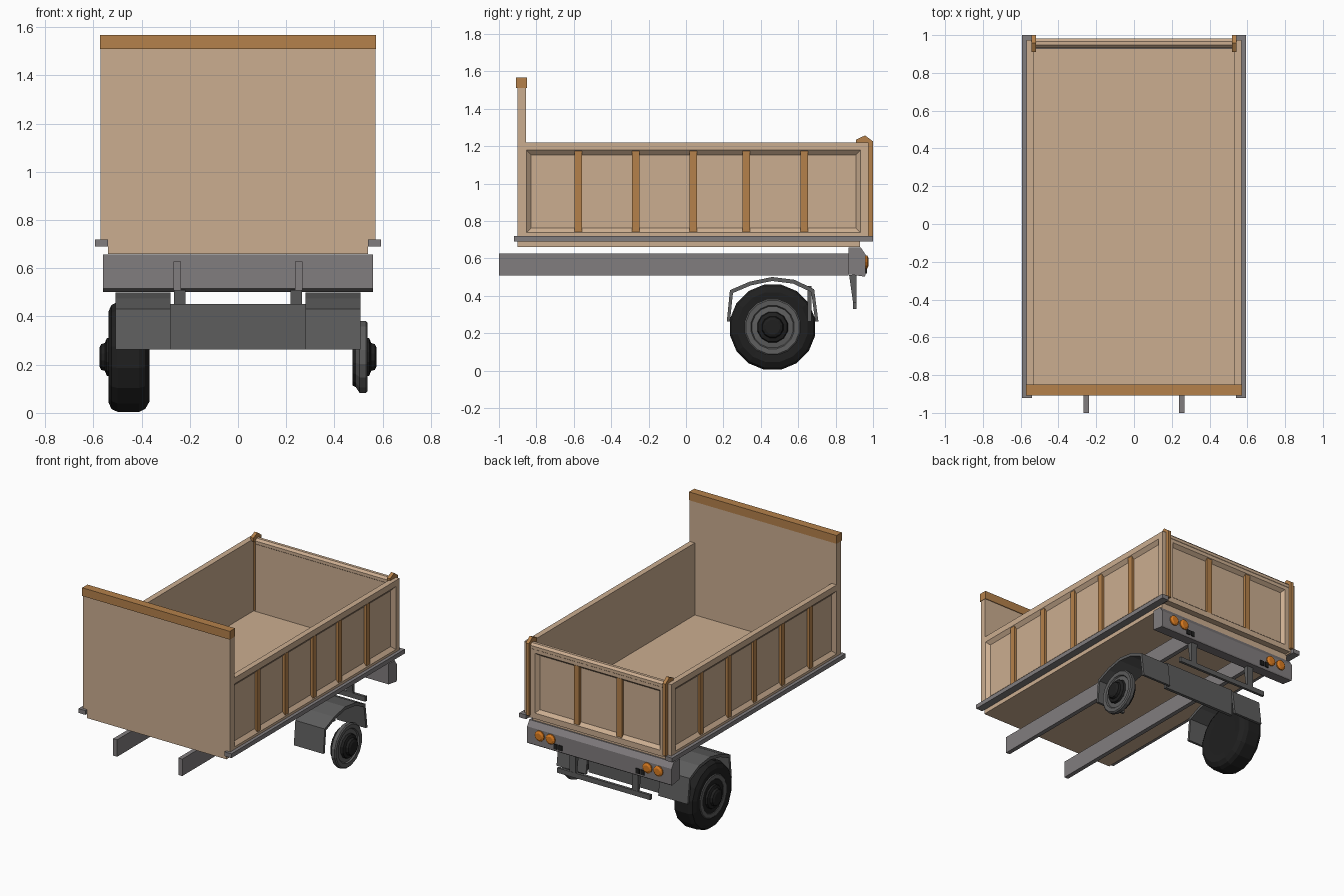
import bpy, bmesh, math

if "Cube" in bpy.data.objects:
    bpy.data.objects.remove(bpy.data.objects["Cube"])


def mat(name, r, g, b):
    m = bpy.data.materials.new(name)
    m.diffuse_color = (r, g, b, 1)
    m.use_nodes = True
    m.node_tree.nodes["Principled BSDF"].inputs["Base Color"].default_value = m.diffuse_color
    return m


TAN = mat("tan_panel", 0.60, 0.42, 0.28)
BROWN = mat("brown_trim", 0.46, 0.22, 0.07)
GREY = mat("steel_grey", 0.22, 0.205, 0.21)
DARK = mat("dark_grey", 0.11, 0.11, 0.11)
BLACK = mat("rubber_black", 0.014, 0.014, 0.014)
ORANGE = mat("lamp_orange", 0.70, 0.20, 0.015)


def finish(name, bm, material):
    bmesh.ops.recalc_face_normals(bm, faces=bm.faces)
    me = bpy.data.meshes.new(name)
    bm.to_mesh(me)
    bm.free()
    me.materials.append(material)
    ob = bpy.data.objects.new(name, me)
    bpy.context.collection.objects.link(ob)
    return ob


def prism(name, pts, x0, x1, material):
    """Extrude a (y, z) outline from x0 to x1."""
    bm = bmesh.new()
    a = [bm.verts.new((x0, y, z)) for y, z in pts]
    b = [bm.verts.new((x1, y, z)) for y, z in pts]
    bm.faces.new(a)
    bm.faces.new(b[::-1])
    n = len(pts)
    for i in range(n):
        j = (i + 1) % n
        bm.faces.new((a[i], b[i], b[j], a[j]))
    return finish(name, bm, material)


def box(name, x0, x1, y0, y1, z0, z1, material):
    return prism(name, [(y0, z0), (y1, z0), (y1, z1), (y0, z1)], x0, x1, material)


def recess(ob, axis, sign, frame, slope, depth):
    """Sink a sloped-edge panel into the face pointing along sign * axis."""
    bm = bmesh.new()
    bm.from_mesh(ob.data)
    bm.normal_update()
    f = [f for f in bm.faces if f.normal[axis] * sign > 0.9]
    bmesh.ops.inset_region(bm, faces=f, thickness=frame, use_even_offset=True)
    bmesh.ops.inset_region(bm, faces=f, thickness=slope, depth=-depth, use_even_offset=True)
    bm.to_mesh(ob.data)
    bm.free()


def lathe(name, prof, side, cy, cz, n, material):
    """Spin a (x, radius) profile around the wheel axle."""
    bm = bmesh.new()
    rings = []
    for x, r in prof:
        rings.append([bm.verts.new((side * x, cy + r * math.cos(2 * math.pi * (i + .5) / n),
                                    cz + r * math.sin(2 * math.pi * (i + .5) / n))) for i in range(n)])
    for a, b in zip(rings, rings[1:]):
        for i in range(n):
            j = (i + 1) % n
            bm.faces.new((a[i], a[j], b[j], b[i]))
    bm.faces.new(rings[0])
    bm.faces.new(rings[-1])
    return finish(name, bm, material)


# Bed floor and headboard
box("bed_floor", -0.54, 0.54, -0.895, 0.93, 0.66, 0.715, TAN)
box("headboard", -0.57, 0.57, -0.90, -0.855, 0.70, 1.51, TAN)
box("headboard_foot", -0.54, 0.54, -0.90, -0.855, 0.66, 0.70, TAN)
box("headboard_cap", -0.572, 0.572, -0.908, -0.85, 1.51, 1.568, BROWN)

# Tailgate with recessed panel, ribs and rounded top rail
gate = box("tailgate", -0.525, 0.525, 0.935, 0.98, 0.70, 1.20, TAN)
recess(gate, 1, 1, 0.04, 0.02, 0.025)
for x in (-0.165, 0.165):
    box("tailgate_rib", x - 0.02, x + 0.02, 0.95, 0.975, 0.735, 1.165, BROWN)
prism("tailgate_top_rail", [(0.957 + 0.027 * math.cos(t * math.pi / 4 + .39),
                             1.197 + 0.027 * math.sin(t * math.pi / 4 + .39)) for t in range(8)],
      -0.525, 0.525, TAN)

for s in (-1, 1):
    # Side wall with recessed panel and ribs
    wall = box("side_wall", s * 0.53, s * 0.57, -0.895, 0.975, 0.695, 1.22, TAN)
    recess(wall, 0, s, 0.042, 0.025, 0.022)
    for y in (-0.577, -0.268, 0.04, 0.323, 0.632):
        box("side_rib", s * 0.545, s * 0.566, y - 0.02, y + 0.02, 0.735, 1.18, BROWN)
    # Grey lower side rail with front return
    box("bed_side_rail", s * 0.54, s * 0.593, -0.92, 1.0, 0.69, 0.72, GREY)
    # Tailgate post with peaked hinge cap
    prism("tailgate_post", [(0.93, 0.72), (1.0, 0.72), (1.0, 1.225), (0.957, 1.257),
                            (0.91, 1.235), (0.91, 1.21), (0.93, 1.20)],
          s * 0.518, s * 0.542, BROWN)
    # Chassis rail
    box("chassis_rail", s * 0.237, s * 0.268, -1.0, 0.87, 0.508, 0.627, GREY)

    # Fender: thin arched sheet over the wheel
    arc = [(0.218, 0.262), (0.235, 0.43), (0.34, 0.475), (0.46, 0.50),
           (0.58, 0.485), (0.685, 0.435), (0.708, 0.262)]
    cy, cz = 0.463, 0.262
    inner = [(cy + (y - cy) * 0.93, cz + (z - cz) * 0.91) for y, z in arc]
    prism("fender", arc + inner[::-1], s * 0.28, s * 0.508, DARK)

    # Wheel rim and hub
    lathe("wheel_rim", [(0.49, 0.13), (0.505, 0.153), (0.53, 0.153), (0.537, 0.145), (0.535, 0.118),
                        (0.525, 0.112), (0.53, 0.08)], s, 0.463, 0.232, 16, DARK)
    lathe("wheel_hub", [(0.525, 0.086), (0.545, 0.08), (0.552, 0.06), (0.568, 0.055),
                        (0.575, 0.04)], s, 0.463, 0.232, 12, BLACK)
    lathe("brake_disc", [(0.475, 0.12), (0.492, 0.13)], s, 0.463, 0.232, 16, BLACK)

    # Tail lamps and small reflector plate
    for x in (0.375, 0.46):
        bm = bmesh.new()
        n = 12
        rings = [[bm.verts.new((s * x + r * math.cos(2 * math.pi * i / n), y,
                                0.58 + r * math.sin(2 * math.pi * i / n))) for i in range(n)]
                 for y, r in ((0.955, 0.036), (0.968, 0.036), (0.976, 0.022))]
        for a, b in zip(rings, rings[1:]):
            for i in range(n):
                bm.faces.new((a[i], a[i - 1], b[i - 1], b[i]))
        bm.faces.new(rings[2])
        finish("tail_lamp", bm, ORANGE)
    for x in (0.30, 0.338):
        box("reflector_plate", s * (x - 0.014), s * (x + 0.014), 0.955, 0.967, 0.52, 0.555, BLACK)

    # Underrun bar hanger
    prism("underrun_hanger", [(0.872, 0.51), (0.912, 0.51), (0.91, 0.33), (0.898, 0.33)],
          s * 0.218, s * 0.266, DARK)

# Tyre, fitted on the left wheel only
lathe("left_tyre", [(0.372, 0.14), (0.368, 0.19), (0.385, 0.22), (0.41, 0.232), (0.50, 0.232),
                    (0.525, 0.22), (0.538, 0.19), (0.532, 0.15)], -1, 0.463, 0.232, 16, BLACK)

# Panel linking the fenders behind the wheels
box("fender_link_panel", -0.285, 0.285, 0.65, 0.672, 0.262, 0.452, DARK)

# Rear light beam with chamfered top and underrun bar
prism("rear_light_beam", [(0.868, 0.515), (0.955, 0.502), (0.96, 0.51), (0.96, 0.62),
                          (0.935, 0.658), (0.868, 0.658)], -0.56, 0.56, GREY)
box("underrun_bar", -0.36, 0.36, 0.893, 0.912, 0.33, 0.365, DARK)
